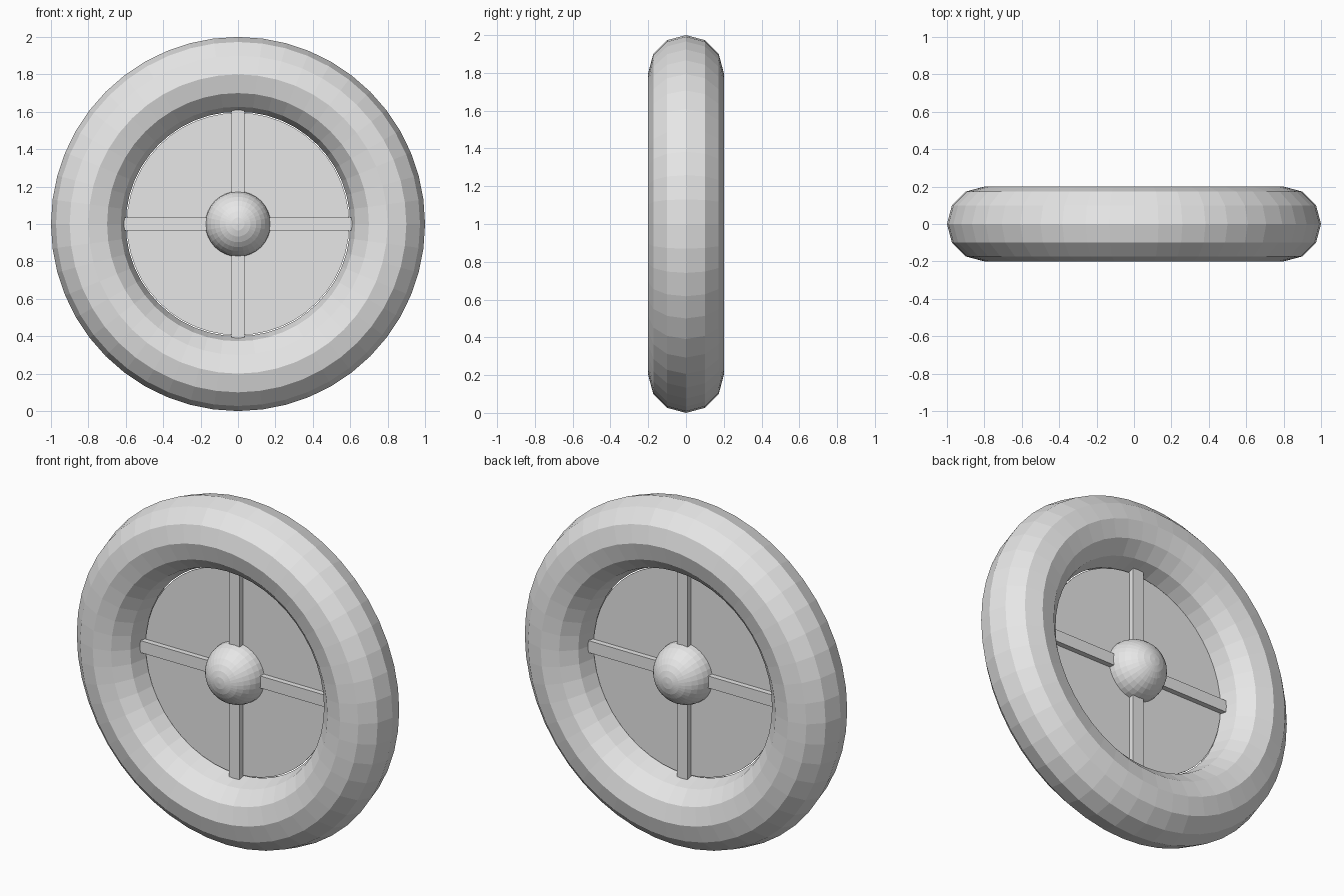
import bpy
from math import pi

if "Cube" in bpy.data.objects:
    bpy.data.objects.remove(bpy.data.objects["Cube"])

grey = bpy.data.materials.new("plain_grey")
grey.diffuse_color = (0.8, 0.8, 0.8, 1)
grey.use_nodes = True
grey.node_tree.nodes["Principled BSDF"].inputs["Base Color"].default_value = grey.diffuse_color
CENTRE = (0, 0, 1)
UPRIGHT = (pi / 2, 0, 0)


def finish(name):
    ob = bpy.context.object
    ob.name = name
    ob.data.materials.append(grey)
    return ob


# Tyre ring
bpy.ops.mesh.primitive_torus_add(location=CENTRE, rotation=UPRIGHT, major_radius=0.8,
                                 minor_radius=0.2, major_segments=48, minor_segments=12)
finish("tyre")

# Thin web disc filling the ring
bpy.ops.mesh.primitive_cylinder_add(vertices=48, radius=0.595, depth=0.008,
                                    location=CENTRE, rotation=UPRIGHT)
finish("disc")

# Round hub
bpy.ops.mesh.primitive_uv_sphere_add(segments=32, ring_count=16, radius=0.175,
                                     location=CENTRE, rotation=UPRIGHT)
finish("hub")

# Crossed square spokes, ends sunk slightly into the tyre
for name, size in (("spoke_horizontal", (1.22, 0.07, 0.07)),
                   ("spoke_vertical", (0.07, 0.07, 1.22))):
    bpy.ops.mesh.primitive_cube_add(size=1, location=CENTRE)
    finish(name).scale = size
